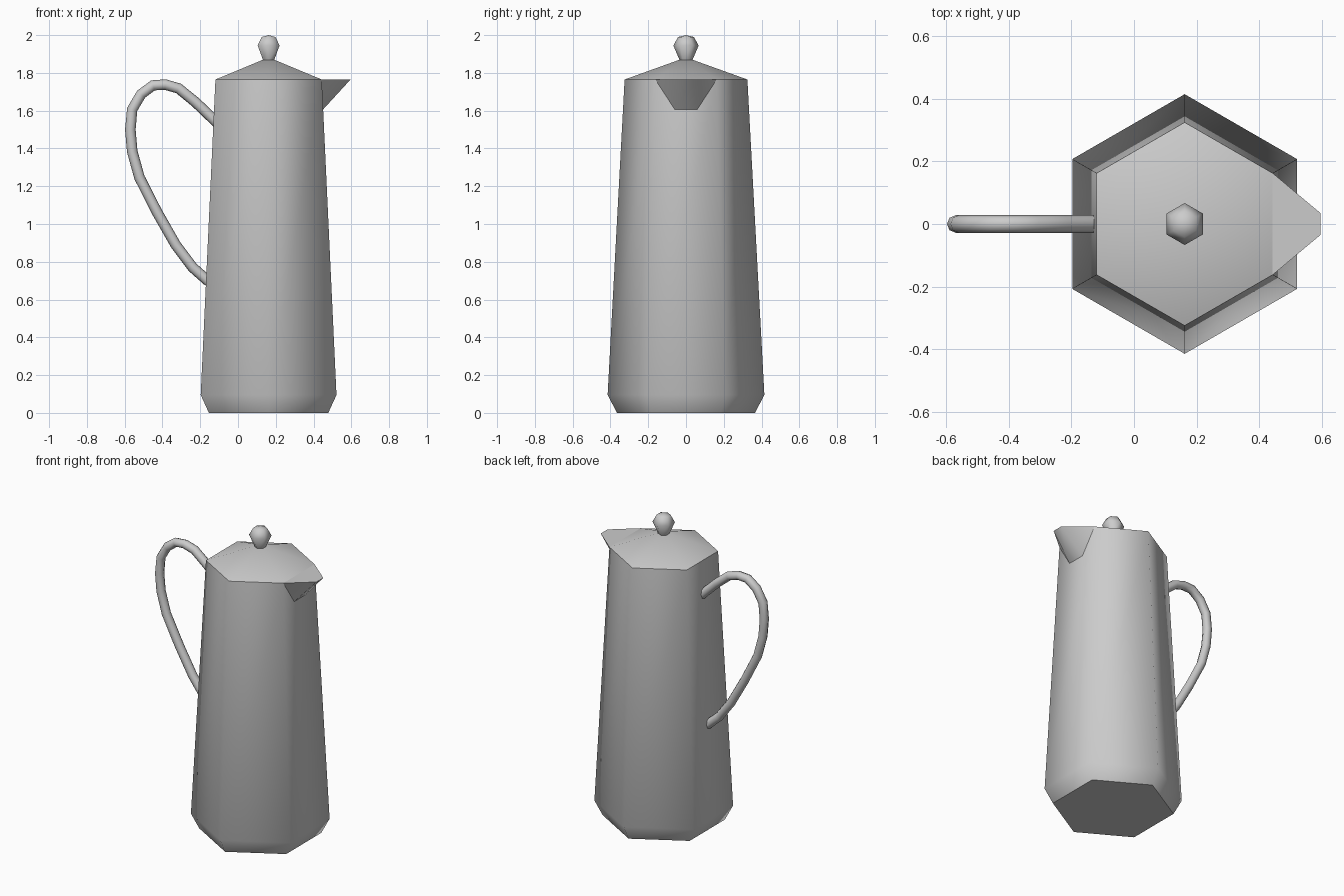
import bpy, bmesh
from math import radians, cos, sin, pi

if "Cube" in bpy.data.objects:
    bpy.data.objects.remove(bpy.data.objects["Cube"])

CX = 0.162   # axis of the pot
RIM = 1.765  # rim height


def finish(obj, angle):
    bpy.ops.object.select_all(action='DESELECT')
    obj.select_set(True)
    bpy.context.view_layer.objects.active = obj
    bpy.ops.object.shade_smooth_by_angle(angle=radians(angle))


def add_mesh(name, bm, angle):
    bmesh.ops.recalc_face_normals(bm, faces=bm.faces)
    me = bpy.data.meshes.new(name)
    bm.to_mesh(me)
    bm.free()
    obj = bpy.data.objects.new(name, me)
    bpy.context.collection.objects.link(obj)
    finish(obj, angle)
    return obj


def hex_lathe(name, profile, cap_bottom=False, angle=62):
    """Six-sided turned shape from (radius, z) pairs; radius 0 makes a point."""
    bm = bmesh.new()
    rings = []
    for r, z in profile:
        if r == 0:
            rings.append([bm.verts.new((CX, 0, z))] * 6)
        else:
            rings.append([bm.verts.new((CX + r * cos(pi / 6 + i * pi / 3),
                                        r * sin(pi / 6 + i * pi / 3), z))
                          for i in range(6)])
    for a, b in zip(rings, rings[1:]):
        for i in range(6):
            j = (i + 1) % 6
            bm.faces.new(list(dict.fromkeys((a[i], a[j], b[j], b[i]))))
    if cap_bottom:
        bm.faces.new(rings[0][::-1])
    return add_mesh(name, bm, angle)


# Body, lid and knob
hex_lathe("body", [(0.365, 0), (0.415, 0.095), (0.325, RIM)], cap_bottom=True)
hex_lathe("lid", [(0.325, RIM), (0, 1.882)])
hex_lathe("knob", [(0.034, 1.868), (0.067, 1.945), (0.042, 1.99), (0, 2.0)], angle=80)

# Spout: wedge growing out of the +x face
bm = bmesh.new()
rim_x = CX + 0.325 * cos(pi / 6)
low_x = rim_x + 0.006
left, right = [[bm.verts.new(p) for p in ((rim_x, s * 0.1625, RIM),
                                          (0.596, s * 0.035, RIM),
                                          (low_x, s * 0.06, 1.605))]
               for s in (1, -1)]
bm.faces.new(left)
bm.faces.new(right)
bm.faces.new((left[0], left[1], right[1], right[0]))
bm.faces.new((left[1], left[2], right[2], right[1]))
add_mesh("spout", bm, 62)

# Handle: round tube along a looping path
path = [(-0.11, 1.535), (-0.225, 1.645), (-0.315, 1.718), (-0.385, 1.738),
        (-0.45, 1.734), (-0.513, 1.687), (-0.56, 1.607), (-0.57, 1.50),
        (-0.56, 1.385), (-0.522, 1.247), (-0.427, 1.06), (-0.33, 0.89),
        (-0.24, 0.77), (-0.155, 0.695)]
cu = bpy.data.curves.new("handle", 'CURVE')
cu.dimensions = '3D'
cu.bevel_depth = 0.028
cu.bevel_resolution = 2
cu.use_fill_caps = True
sp = cu.splines.new('POLY')
sp.points.add(len(path) - 1)
for pt, (x, z) in zip(sp.points, path):
    pt.co = (x, 0, z, 1)
handle = bpy.data.objects.new("handle", cu)
bpy.context.collection.objects.link(handle)
bpy.ops.object.select_all(action='DESELECT')
handle.select_set(True)
bpy.context.view_layer.objects.active = handle
bpy.ops.object.convert(target='MESH')
finish(bpy.context.view_layer.objects.active, 62)
